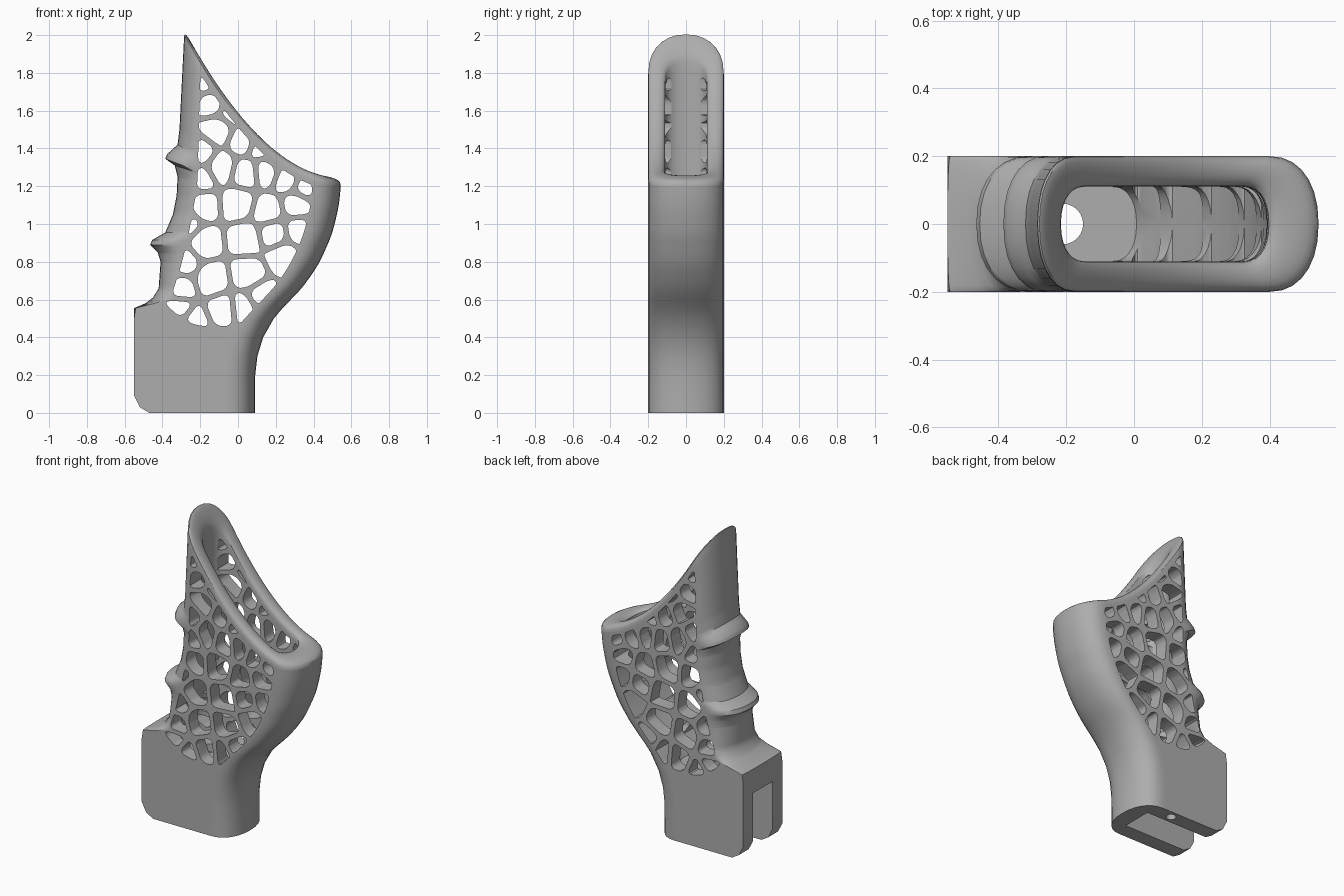
import bpy, bmesh
from math import sin, cos, pi, hypot, radians

if "Cube" in bpy.data.objects:
    bpy.data.objects.remove(bpy.data.objects["Cube"])

grey = bpy.data.materials.new("grey plastic")
grey.use_nodes = True
GREY = (0.42, 0.42, 0.42, 1)
grey.diffuse_color = GREY
grey.node_tree.nodes["Principled BSDF"].inputs["Base Color"].default_value = GREY

# Profiles as (z, x): finger side, palm side, finger-side rounding, inner wall
FINGER = [(0, -.47), (.03, -.52), (.09, -.55), (.555, -.55), (.58, -.49), (.61, -.45),
          (.66, -.42), (.8, -.41), (.85, -.425), (.89, -.465), (.915, -.455), (.955, -.385),
          (1.05, -.345), (1.15, -.325), (1.25, -.32), (1.31, -.335), (1.345, -.385),
          (1.37, -.375), (1.42, -.32), (1.5, -.31), (1.7, -.3), (2, -.285)]
PALM = [(.2, .09), (.3, .1), (.4, .13), (.5, .185), (.58, .26), (.66, .34),
        (.79, .43), (.95, .5), (1.1, .535), (1.24, .548)]
ROUNDING = [(.55, 0), (.61, .1), (.9, .16), (1.2, .13), (2, .11)]
INNER = [(.45, -.4), (.6, -.38), (.75, -.33), (.9, -.29), (1.2, -.235), (2, -.215)]
TOP, SPLIT, PALM_TOP = 1.985, 1.15, 1.2
FLOOR, RIM = .45, .045


def lin(table, z):
    if z <= table[0][0]:
        return table[0][1]
    for (a, u), (b, v) in zip(table, table[1:]):
        if z <= b:
            return u + (v - u) * (z - a) / (b - a)
    return table[-1][1]


def palm(z):
    return sum(lin(PALM, z + d * .015) for d in range(-3, 4)) / 7


def palm_z(z):
    return z if z < SPLIT else SPLIT + (z - SPLIT) * (PALM_TOP - SPLIT) / (TOP - SPLIT)


def fold(x, z):
    """Height on the swept rim curve at x for the ring that starts at z."""
    left, right = lin(FINGER, z), palm(palm_z(z))
    f = min(1, max(0, (x - left) / (right - left)))
    return z + (palm_z(z) - z) * (1 - (1 - f) ** 1.95)


def section(x0, x1, d0, d1, h, n=14, m=20):
    """Slot-shaped outline with soft ends of depth d0 and d1."""
    pts = []
    for i in range(n + 1):
        a = -pi / 2 + pi * i / n
        s = sin(a)
        pts.append((x1 - d1 + d1 * max(0, cos(a)) ** .9, h * abs(s) ** .9 * (1 if s > 0 else -1)))
    for i in range(1, m):
        pts.append((x1 - d1 + (x0 + d0 - x1 + d1) * i / m, h))
    half = [(x0 + d0 - d0 * max(0, cos(pi / 2 - pi * i / n)) ** .9,
             h * abs(cos(pi * i / n)) ** .9 * (1 if i < n / 2 else -1)) for i in range(n + 1)]
    pts += half
    for i in range(1, m):
        pts.append((x0 + d0 + (x1 - d1 - x0 - d0) * i / m, -h))
    return pts


def outer(z):
    return section(lin(FINGER, z), palm(palm_z(z)), lin(ROUNDING, z), .145, .2)


def inner(z):
    return section(lin(INNER, z), palm(palm_z(z)) - .15, .07, .07, .11)


def finish(bm, name):
    bmesh.ops.recalc_face_normals(bm, faces=bm.faces)
    me = bpy.data.meshes.new(name)
    bm.to_mesh(me)
    bm.free()
    ob = bpy.data.objects.new(name, me)
    bpy.context.collection.objects.link(ob)
    me.materials.append(grey)
    return ob


# Hollow body: up the outside, over the rounded rim, down the inside to the floor
keys = {round(z, 3) for z, _ in FINGER + PALM if z < TOP - .02}
levels = sorted(keys | {round(.6 + .04 * i, 3) for i in range(34)} | {TOP})
rings = [[(x, y, fold(x, z)) for x, y in outer(z)] for z in levels]
lip_out, lip_in = outer(TOP), inner(TOP)
for i in range(1, 11):
    a = pi * i / 10
    t, lift = (1 - cos(a)) / 2, RIM * max(0, sin(a)) ** .7
    ring = [(p[0] + (q[0] - p[0]) * t, p[1] + (q[1] - p[1]) * t) for p, q in zip(lip_out, lip_in)]
    rings.append([(x, y, fold(x, TOP) + lift) for x, y in ring])
for i in range(1, 31):
    z = TOP + (FLOOR - TOP) * i / 30
    rings.append([(x, y, fold(x, z)) for x, y in inner(z)])
bm = bmesh.new()
grid = [[bm.verts.new(p) for p in ring] for ring in rings]
for low, high in zip(grid, grid[1:]):
    for i in range(len(low)):
        bm.faces.new((low[i - 1], low[i], high[i], high[i - 1]))
bm.faces.new(grid[0])
bm.faces.new(grid[-1])
body = finish(bm, "grip_body")

# Side panel outline that holds the lattice
panel = [(0, .46), (-.2, .46), (-.28, .485), (-.385, .575)]
panel += [(lin(INNER, z) + .02, z) for z in [.62 + .07 * i for i in range(17)]]
for i in range(21):
    x = -.195 + .59 * i / 20
    slope = (fold(x + .01, TOP) - fold(x - .01, TOP)) / .02
    panel.append((x, fold(x, TOP) - .02 * hypot(1, slope)))
panel += [(palm(z) - .15, z) for z in [1.14 - .06 * i for i in range(11)]]

# Lattice cell centres
SEEDS = [(-.175, 1.755), (-.14, 1.64), (-.03, 1.6), (-.11, 1.5), (-.2, 1.38), (-.09, 1.3),
         (.03, 1.44), (.12, 1.41), (.22, 1.36), (.15, 1.28), (.26, 1.24), (.36, 1.2),
         (.04, 1.27), (-.19, 1.1), (0, 1.11), (.16, 1.07), (.31, 1.1), (-.18, .9),
         (.04, .92), (.19, .95), (.32, .97), (.24, .83), (.05, .74), (-.14, .71),
         (-.31, .66), (.13, .61), (-.08, .54), (-.32, .55), (.03, .55), (-.23, .48),
         (-.29, .8), (-.28, 1.0), (-.2, 1.24)]


def clip(poly, p, q, gap):
    """Keep the part of poly nearer to p than q, less half a strut."""
    dx, dz = q[0] - p[0], q[1] - p[1]
    size = hypot(dx, dz)
    side = [((x - p[0]) * dx + (z - p[1]) * dz) / size - size / 2 + gap for x, z in poly]
    out = []
    for i, b in enumerate(poly):
        a, sa, sb = poly[i - 1], side[i - 1], side[i]
        if (sa < 0) != (sb < 0):
            t = sa / (sa - sb)
            out.append((a[0] + (b[0] - a[0]) * t, a[1] + (b[1] - a[1]) * t))
        if sb < 0:
            out.append(b)
    return out


def soften(poly):
    poly = [p for i, p in enumerate(poly) if hypot(p[0] - poly[i - 1][0], p[1] - poly[i - 1][1]) > .006]
    for reach in (.022, .008):
        out = []
        for i, p in enumerate(poly):
            for q in (poly[i - 1], poly[(i + 1) % len(poly)]):
                size = hypot(q[0] - p[0], q[1] - p[1])
                t = min(reach / size, .3)
                out.append((p[0] + (q[0] - p[0]) * t, p[1] + (q[1] - p[1]) * t))
        poly = out
    return poly


def prism(bm, outline, y0, y1):
    a, b = ([bm.verts.new((x, y, z)) for x, z in outline] for y in (y0, y1))
    bm.faces.new(a)
    bm.faces.new(b[::-1])
    for i in range(len(a)):
        bm.faces.new((a[i - 1], a[i], b[i], b[i - 1]))


bm = bmesh.new()
for s in SEEDS:
    cell = panel
    for other in SEEDS:
        if other != s and cell:
            cell = clip(cell, s, other, .014)
    area = abs(sum(cell[i - 1][0] * c[1] - c[0] * cell[i - 1][1] for i, c in enumerate(cell))) / 2
    if area > .0008:
        prism(bm, soften(cell), -.3, .3)
lattice = finish(bm, "lattice_cutter")

# Mounting slot, bolt hole and spring hole
bm = bmesh.new()
prism(bm, [(-.7, -.1), (-.02, -.1), (-.02, .4), (-.7, .4)], -.1, .1)
slot = finish(bm, "slot_cutter")


def drill(name, x, y, r, z0, z1):
    bm = bmesh.new()
    bmesh.ops.create_cone(bm, cap_ends=True, segments=24, radius1=r, radius2=r, depth=z1 - z0)
    bmesh.ops.translate(bm, verts=bm.verts, vec=(x, y, (z0 + z1) / 2))
    return finish(bm, name)


cutters = [lattice, slot, drill("bolt_cutter", -.21, 0, .06, .35, .5),
           drill("spring_cutter", -.16, .15, .03, -.1, .3)]

bpy.context.view_layer.objects.active = body
for cutter in cutters:
    mod = body.modifiers.new(cutter.name, 'BOOLEAN')
    mod.operation, mod.solver, mod.object = 'DIFFERENCE', 'EXACT', cutter
    bpy.ops.object.modifier_apply(modifier=mod.name)
    bpy.data.objects.remove(cutter)

bpy.ops.object.select_all(action='DESELECT')
body.select_set(True)
bpy.ops.object.shade_smooth_by_angle(angle=radians(32))
